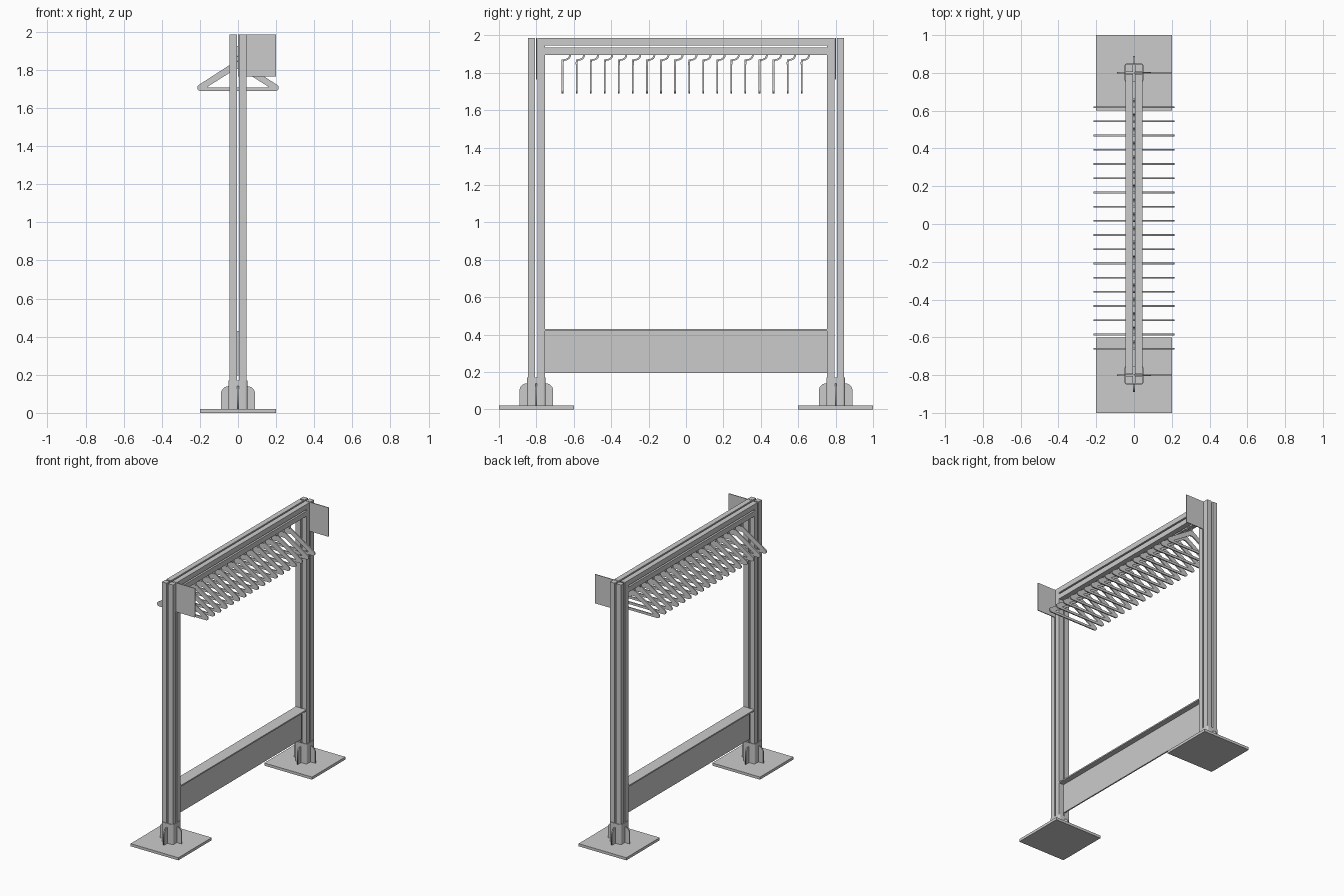
import bpy, math
from mathutils import Matrix, Vector

if "Cube" in bpy.data.objects:
    bpy.data.objects.remove(bpy.data.objects["Cube"])

grey = bpy.data.materials.new("light_grey")
grey.use_nodes = True
colour = (0.6, 0.6, 0.6, 1)
grey.diffuse_color = colour
grey.node_tree.nodes["Principled BSDF"].inputs["Base Color"].default_value = colour

POST_Y = 0.8
HALF = 0.045     # half width of the slotted profile
GAP = 0.006      # half width of its slots


def box(name, lo, hi):
    lo, hi = Vector(lo), Vector(hi)
    bpy.ops.mesh.primitive_cube_add(size=1, location=(lo + hi) / 2)
    ob = bpy.context.object
    ob.name = name
    ob.scale = hi - lo
    bpy.ops.object.transform_apply(location=False, rotation=False, scale=True)
    ob.data.materials.append(grey)
    return ob


def plate(name, loops, thickness, matrix):
    """Flat plate from closed 2D loops; inner loops become holes."""
    cu = bpy.data.curves.new(name, "CURVE")
    cu.dimensions = "2D"
    cu.fill_mode = "BOTH"
    cu.extrude = thickness / 2
    for loop in loops:
        sp = cu.splines.new("POLY")
        sp.points.add(len(loop) - 1)
        for p, (u, v) in zip(sp.points, loop):
            p.co = (u, v, 0, 1)
        sp.use_cyclic_u = True
    helper = bpy.data.objects.new(name + "_outline", cu)
    bpy.context.collection.objects.link(helper)
    mesh = bpy.data.meshes.new_from_object(
        helper.evaluated_get(bpy.context.evaluated_depsgraph_get()))
    bpy.data.objects.remove(helper)
    mesh.materials.clear()
    mesh.materials.append(grey)
    ob = bpy.data.objects.new(name, mesh)
    ob.matrix_world = matrix
    bpy.context.collection.objects.link(ob)
    return ob


def arc(cx, cy, r, a0, a1, n=6):
    steps = [math.radians(a0 + (a1 - a0) * i / n) for i in range(n + 1)]
    return [(cx + r * math.cos(a), cy + r * math.sin(a)) for a in steps]


def mirrored(half):
    return half + [(-u, v) for u, v in reversed(half)]


upright = Matrix.Rotation(math.pi / 2, 4, "X")
sides = (-1, 1)
spans = ((-HALF, -GAP), (GAP, HALF))

# Feet, posts and sign plates at both ends
fin_outline = mirrored([(0.09, 0.02)] + arc(0.05, 0.1, 0.04, 0, 90))
socket_outline = mirrored(arc(0.036, -0.036, 0.014, -90, 0)
                          + arc(0.036, 0.036, 0.014, 0, 90))
for s, end in zip(sides, ("front", "back")):
    y = s * POST_Y
    box(end + "_base_plate", (-0.2, y - 0.2, 0), (0.2, y + 0.2, 0.02))
    inner = [(u * 0.9, v * 0.9) for u, v in socket_outline]
    plate(end + "_socket", [socket_outline, inner], 0.15,
          Matrix.Translation((0, y, 0.095)))
    for i in range(2):
        plate(end + "_fin", [fin_outline], 0.008,
              Matrix.Translation((0, y, 0))
              @ Matrix.Rotation(i * math.pi / 2, 4, "Z") @ upright)
    for x0, x1 in spans:
        for y0, y1 in spans:
            box(end + "_post_bar", (x0, y + y0, 0.02), (x1, y + y1, 1.985))
    box(end + "_sign", (0, y - 0.003, 1.765), (0.2, y + 0.003, 1.985))

# Slotted top rail
reach = POST_Y - HALF
for x0, x1 in spans:
    for z0, z1 in spans:
        box("rail_bar", (x0, -reach, 1.94 + z0), (x1, reach, 1.94 + z1))

# Lower panel with its ledge
box("lower_panel", (-0.005, -reach, 0.195), (0.005, reach, 0.42))
box("panel_ledge", (-HALF, -reach, 0.42), (HALF, reach, 0.43))

# Hangers sharing one body mesh and one hook mesh
body_outline = mirrored(arc(0.197, 1.707, 0.017, -90, 55)
                        + [(0.03, 1.835), (0.008, 1.85), (0.006, 1.87)])
hole = mirrored([(0.155, 1.708), (0.16, 1.712), (0.012, 1.805)])
hook_outline = ([(-0.005, 1.845), (0.005, 1.845)]
                + arc(0.015, 1.856, 0.01, 180, 90, 3)
                + arc(0.015, 1.896, 0.03, -90, 0)
                + [(0.045, 1.925), (0.037, 1.925)]
                + arc(0.013, 1.896, 0.022, 0, -90)
                + arc(0.013, 1.856, 0.018, 90, 180, 3))
body = plate("hanger_body", [body_outline, hole], 0.009, upright)
hook = plate("hanger_hook", [hook_outline], 0.009, upright)
side_on = Matrix.Rotation(math.pi / 2, 4, "Z") @ upright
for i in range(18):
    place = Matrix.Translation((0, -0.66 + i * 0.0752, 0))
    if i:
        body, hook = body.copy(), hook.copy()
        bpy.context.collection.objects.link(body)
        bpy.context.collection.objects.link(hook)
    body.matrix_world = place @ upright
    hook.matrix_world = place @ side_on
